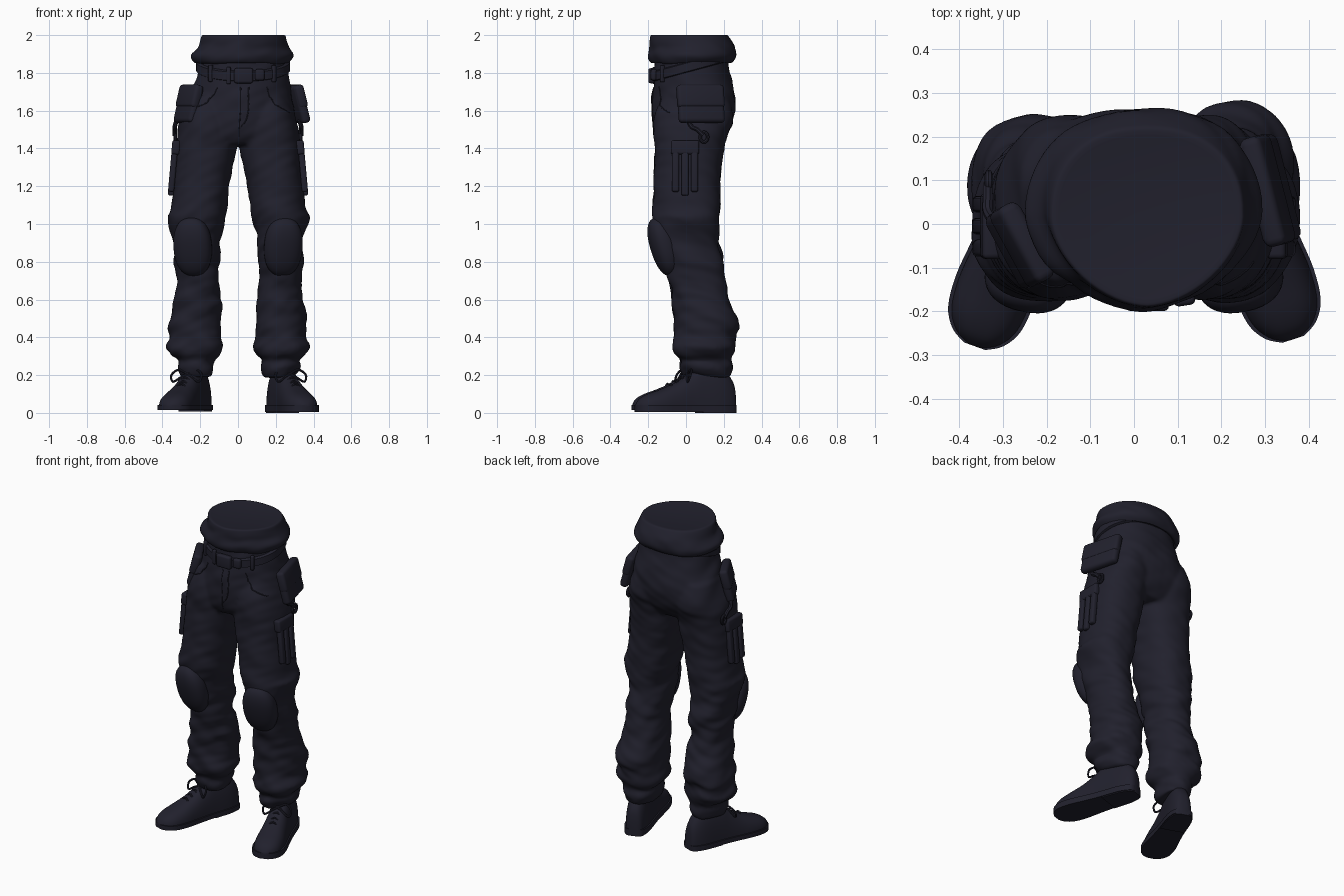
import bpy, bmesh, math
from mathutils import Vector, Matrix, noise

if "Cube" in bpy.data.objects:
    bpy.data.objects.remove(bpy.data.objects["Cube"])

NAVY = bpy.data.materials.new("dark navy cloth")
NAVY.diffuse_color = (0.0152, 0.0148, 0.026, 1)
NAVY.use_nodes = True
NAVY.node_tree.nodes["Principled BSDF"].inputs["Base Color"].default_value = NAVY.diffuse_color


def finish(ob, angle=40):
    ob.data.materials.clear()
    ob.data.materials.append(NAVY)
    bpy.ops.object.select_all(action='DESELECT')
    ob.select_set(True)
    bpy.context.view_layer.objects.active = ob
    for m in list(ob.modifiers):
        bpy.ops.object.modifier_apply(modifier=m.name)
    bpy.ops.object.shade_smooth_by_angle(angle=math.radians(angle))
    return ob


def to_object(name, bm):
    bmesh.ops.recalc_face_normals(bm, faces=bm.faces)
    me = bpy.data.meshes.new(name)
    bm.to_mesh(me)
    bm.free()
    ob = bpy.data.objects.new(name, me)
    bpy.context.collection.objects.link(ob)
    return ob


def spline(rows, k):
    """Catmull-Rom interpolation of number tuples."""
    out = []
    for i in range(len(rows) - 1):
        a, b, c, d = rows[max(i - 1, 0)], rows[i], rows[i + 1], rows[min(i + 2, len(rows) - 1)]
        for j in range(k):
            t = j / k
            out.append(tuple(0.5 * (2 * q + (r - p) * t + (2 * p - 5 * q + 4 * r - s) * t * t
                                    + (3 * q - p - 3 * r + s) * t ** 3) for p, q, r, s in zip(a, b, c, d)))
    return out + [tuple(rows[-1])]


def ring(row, grow=0.0, n=44, front=0.88, back=0.88):
    """Soft section from (z, x0, x1, y0, y1); squareness set for front and back."""
    z, x0, x1, y0, y1 = row
    pts = []
    for i in range(n):
        a = 2 * math.pi * i / n
        e = front if math.sin(a) < 0 else back
        u, v = (math.copysign(abs(k) ** e, k) for k in (math.cos(a), math.sin(a)))
        pts.append(((x0 + x1) / 2 + ((x1 - x0) / 2 + grow) * u, (y0 + y1) / 2 + ((y1 - y0) / 2 + grow) * v, z))
    return pts


def loft(bm, rings):
    loops = [[bm.verts.new(p) for p in r] for r in rings]
    n = len(loops[0])
    for a, b in zip(loops, loops[1:]):
        for i in range(n):
            bm.faces.new((a[i], a[(i + 1) % n], b[(i + 1) % n], b[i]))
    bm.faces.new(loops[0])
    bm.faces.new(loops[-1])


def wrinkle(ob, amount):
    """Push vertices along their normals to form slanted cloth folds."""
    moves = []
    for v in ob.data.vertices:
        x, y, z = v.co
        f = noise.noise(Vector((x * 4, y * 4, z * 9 + 5 * x + 4 * y))) + 0.6 * noise.noise(
            Vector((x * 7, y * 7, z * 20 - 9 * x + 5 * y)))
        moves.append(v.co + v.normal * f * amount(z))
    for v, p in zip(ob.data.vertices, moves):
        v.co = p


def box(name, loc, size, rot=(0, 0, 0), bevel=0.012):
    bm = bmesh.new()
    bmesh.ops.create_cube(bm, size=1)
    bmesh.ops.scale(bm, vec=size, verts=bm.verts)
    ob = to_object(name, bm)
    ob.location, ob.rotation_euler = loc, rot
    m = ob.modifiers.new("round", 'BEVEL')
    m.width, m.segments = bevel, 3
    return finish(ob)


def tube(name, pts, r, closed=False):
    cu = bpy.data.curves.new(name, 'CURVE')
    cu.dimensions, cu.bevel_depth, cu.bevel_resolution, cu.use_fill_caps = '3D', r, 2, True
    sp = cu.splines.new('POLY')
    sp.points.add(len(pts) - 1)
    for p, q in zip(sp.points, pts):
        p.co = (*q, 1)
    sp.use_cyclic_u = closed
    ob = bpy.data.objects.new(name, cu)
    bpy.context.collection.objects.link(ob)
    bpy.ops.object.select_all(action='DESELECT')
    ob.select_set(True)
    bpy.context.view_layer.objects.active = ob
    bpy.ops.object.convert(target='MESH')
    return finish(bpy.context.view_layer.objects.active)


# Trousers: seat and two legs fused into one cloth surface
SEAT = [(1.88, -.195, .255, -.165, .222), (1.78, -.22, .27, -.17, .238), (1.66, -.26, .29, -.18, .262),
        (1.55, -.295, .308, -.18, .25), (1.47, -.295, .305, -.165, .21), (1.42, -.27, .27, -.13, .17)]
LEG = [(1.68, .05, .26, -.13, .22), (1.55, .01, .305, -.172, .25), (1.42, .008, .328, -.17, .205),
       (1.20, .046, .343, -.17, .182), (1.08, .065, .362, -.174, .182), (1.03, .072, .378, -.172, .18),
       (.93, .095, .347, -.155, .175), (.80, .098, .337, -.115, .195), (.70, .105, .335, -.09, .21),
       (.60, .09, .347, -.072, .237), (.47, .092, .362, -.06, .28), (.41, .092, .362, -.058, .265),
       (.35, .08, .385, -.07, .265), (.31, .10, .36, -.058, .25), (.28, .13, .32, -.033, .24),
       (.24, .125, .322, -.035, .245), (.19, .14, .30, -.01, .23)]


def leg_row(r, s):
    z, x0, x1, y0, y1 = r
    if s < 0 and z < 0.8:
        y1 -= 0.03
    return (z, x0, x1, y0, y1) if s > 0 else (z, -x1, -x0, y0, y1)


bm = bmesh.new()
loft(bm, [ring(r, front=1.05, back=.85) for r in spline(SEAT, 5)])
for s in (1, -1):
    loft(bm, [ring(r) for r in spline([leg_row(r, s) for r in LEG], 5)])
trousers = to_object("trousers", bm)
m = trousers.modifiers.new("fuse", 'REMESH')
m.mode, m.voxel_size = 'VOXEL', 0.011
m = trousers.modifiers.new("soften", 'SMOOTH')
m.factor, m.iterations = 0.5, 5
finish(trousers, 80)
wrinkle(trousers, lambda z: 0.008 + 0.009 * max(0, min(1, (1.2 - z) / 0.4)))
trousers.data.update()

# Shirt hem bunched above the belt, narrower in front, closed by a flat top
SHIRT = [(1.90, -.18, .24, -.15, .20), (1.855, -.21, .262, -.175, .235), (1.862, -.238, .278, -.192, .25),
         (1.895, -.248, .29, -.202, .26), (1.945, -.212, .265, -.195, .25), (1.998, -.19, .25, -.188, .222),
         (1.999, -.17, .23, -.168, .20)]
bm = bmesh.new()
loft(bm, [ring(r, n=64, front=1.15, back=.88) for r in spline(SHIRT, 5)])
shirt = finish(to_object("shirt_hem", bm), 70)
wrinkle(shirt, lambda z: 0.013 * max(0, min(1, (1.99 - z) / 0.05)))
for v in shirt.data.vertices:
    v.co.z = min(v.co.z, 2.0)

# Belt rising under the shirt towards the back, buckle and belt loops
bm = bmesh.new()
BELT = [(z, -.213, .267, -.172, .225) for z in (1.755, 1.76, 1.805, 1.81)]
loft(bm, [[(x, y, z + 0.27 * (y + 0.17)) for x, y, z in ring(r, g, front=1.03)]
          for r, g in zip(BELT, (0, .009, .009, 0))])
finish(to_object("belt", bm))
box("buckle", (0.03, -.182, 1.785), (.10, .035, .08))
box("belt_pouch", (0.115, -.172, 1.79), (.05, .03, .06), (0, 0, .15))
for x, y, a in ((-.05, -.166, -.15), (-.145, -.118, -.5), (.19, -.126, .5)):
    box("belt_loop", (x, y, 1.785 + 0.25 * (y + .17)), (.022, .022, .09), (0, 0, a), .006)


# Seams laid onto the cloth
def seam(name, pts, r=0.003):
    rows = spline(pts, 8)
    tube(name, [trousers.closest_point_on_mesh(Vector(p))[1] for p in rows], r)


seam("fly_seam", [(.012, -.2, 1.73), (.012, -.2, 1.6), (.005, -.18, 1.45)])
seam("fly_stitch", [(.06, -.2, 1.73), (.055, -.2, 1.58), (.02, -.2, 1.51)])
for s in (1, -1):
    seam("pocket_seam", [(s * .15 + .02, -.18, 1.73), (s * .19 + .02, -.17, 1.65), (s * .29 + .01, -.10, 1.60)])

# Hip pouches with flaps: centre, length, tilt and turn for each side
for s, c, length, turn in ((1, (.312, .078, 1.635), .25, .25), (-1, (-.262, -.05, 1.635), .19, .5)):
    rot = Matrix.Rotation(turn, 3, 'Z') @ Matrix.Rotation(-s * .25, 3, 'Y')
    eul = rot.to_euler()
    box("hip_pouch", c, (.05, length, .205), eul, .02)
    box("pouch_flap", Vector(c) + rot @ Vector((s * .004, 0, .04)), (.052, length + .006, .125), eul, .018)

for s in (1, -1):
    # Clip and cord hanging below the pouch
    tube("clip_cord", spline([(s * .325, .01, 1.55), (s * .335, .03, 1.515), (s * .335, .06, 1.50),
                              (s * .335, .09, 1.47)], 6), .012)
    tube("clip_ring", [(s * .333, .095 + .02 * math.cos(a), 1.46 + .026 * math.sin(a))
                       for a in (i * math.pi / 8 for i in range(16))], .009, True)
    # Tool holder with three hanging tools
    tilt = (0, -s * .09, 0)
    box("holder_flap", (s * .328, -.005, 1.405), (.045, .15, .075), tilt)
    for y, low in ((-.055, 1.17), (-.005, 1.15), (.045, 1.17)):
        box("holder_tool", (s * .345, y, (low + 1.39) / 2), (.032, .038, 1.39 - low), tilt, .01)

    # Knee pad
    bm = bmesh.new()
    bmesh.ops.create_uvsphere(bm, u_segments=32, v_segments=20, radius=1)
    for v in bm.verts:
        v.co = Vector([math.copysign(abs(k) ** .85, k) for k in v.co])
    bmesh.ops.scale(bm, vec=(.102, .068, .16), verts=bm.verts)
    pad = to_object("knee_pad", bm)
    pad.location, pad.rotation_euler = (s * .24, -.118, .88), (.3, 0, s * .2)
    finish(pad, 60)

# Boots: (position heel to toe, half width, top height)
BOOT = [(0, .025, .10), (.03, .048, .17), (.15, .066, .24), (.36, .07, .24), (.47, .073, .205), (.6, .08, .16),
        (.75, .087, .125), (.88, .08, .10), (.96, .054, .075), (1, .018, .045)]


def boot(s):
    heel = Vector((.192, .258, 0)) if s > 0 else Vector((-.18, .238, 0))
    toe = Vector((s * .365, -.272 + s * .008, 0))
    axis = toe - heel
    side = Vector((-axis.y, axis.x, 0)).normalized()
    at = lambda t, w, z: heel + axis * t + side * w + Vector((0, 0, z))
    rows = spline(BOOT, 4)
    bm = bmesh.new()
    loft(bm, [[at(t, w * math.copysign(abs(math.cos(a)) ** .75, math.cos(a)), .03 + (h - .03) * math.sin(a) ** .9)
               for a in (math.pi * i / 20 * .99999 for i in range(21))] for t, w, h in rows])
    finish(to_object("boot", bm), 60)
    # Sole and heel block cut from the same outline
    low = .0 if s > 0 else .008
    for name, end, grow, z0, z1 in (("boot_sole", 1, .008, low + .006, .042), ("boot_heel", .36, .003, low, .03)):
        half = [(t, w + grow) for t, w, h in rows if t <= end]
        outline = half + [(t, -w) for t, w in reversed(half)]
        bm = bmesh.new()
        loft(bm, [[at(t, w, z) for t, w in outline] for z in (z0, z1)])
        finish(to_object(name, bm))
    # Lacing rows and a loose bow
    for t, h in ((.47, .205), (.53, .182), (.59, .163), (.65, .149)):
        tube("lace", spline([at(t, -.045, h - .035), at(t, 0, h + .005), at(t, .045, h - .035)], 5), .006)
    for d in (1, -1):
        tube("lace_bow", spline([at(.48, 0, .205), at(.47, d * .05, .228), at(.5, d * .085, .20),
                                 at(.52, d * .072, .165), at(.5, d * .03, .19), at(.48, 0, .205)], 5), .006)


for s in (1, -1):
    boot(s)
